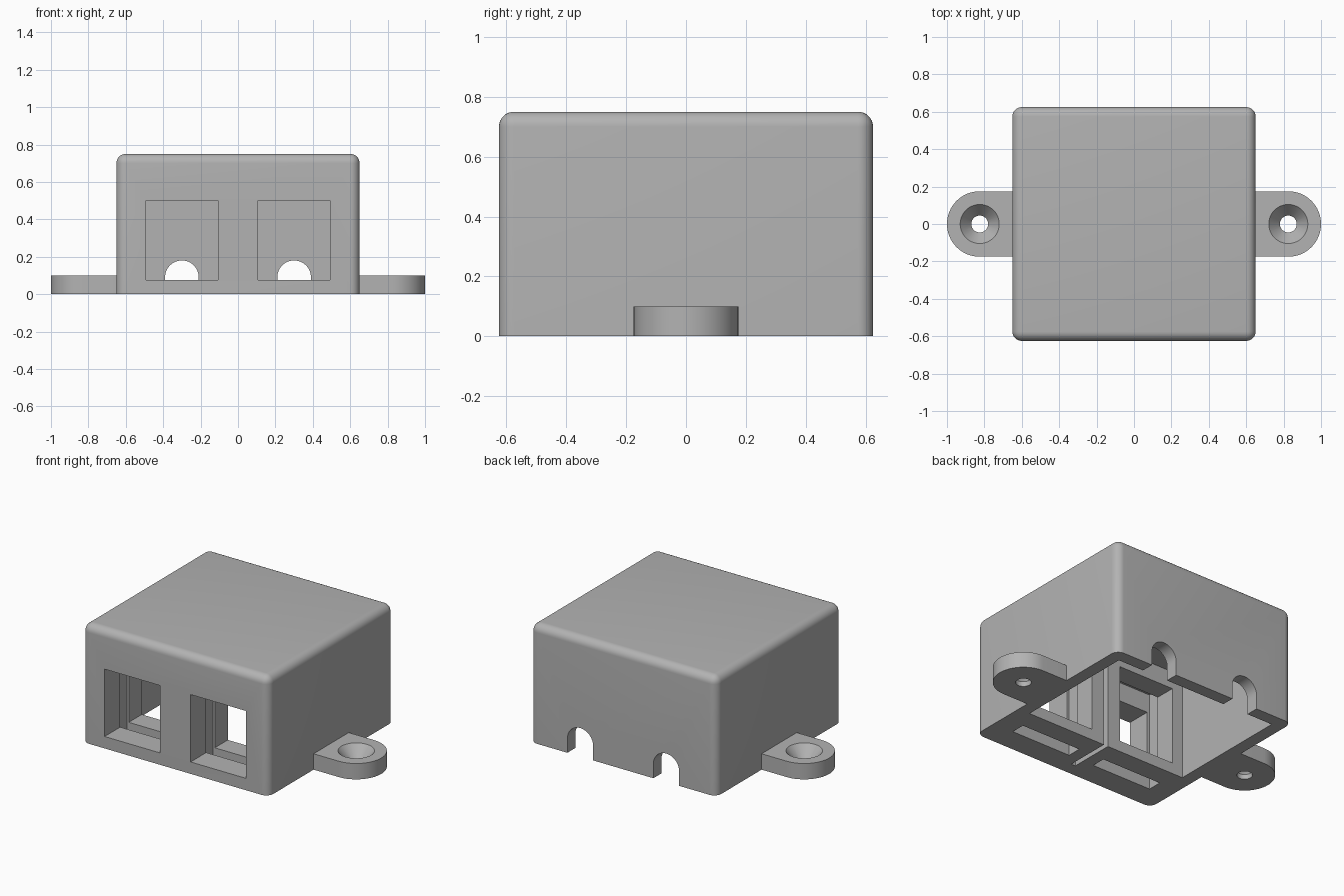
import bpy, bmesh, math
from mathutils import Vector

cube = bpy.data.objects.get("Cube")
if cube:
    bpy.data.objects.remove(cube, do_unlink=True)

grey = bpy.data.materials.new("light grey plastic")
grey.use_nodes = True
COLOUR = (0.45, 0.45, 0.45, 1)
grey.diffuse_color = COLOUR
grey.node_tree.nodes["Principled BSDF"].inputs["Base Color"].default_value = COLOUR


def add_object(name, bm):
    bmesh.ops.recalc_face_normals(bm, faces=bm.faces[:])
    mesh = bpy.data.meshes.new(name)
    bm.to_mesh(mesh)
    bm.free()
    mesh.materials.append(grey)
    obj = bpy.data.objects.new(name, mesh)
    bpy.context.collection.objects.link(obj)
    return obj


def prism(name, points, direction):
    """Extrude a flat outline along a direction."""
    bm = bmesh.new()
    face = bm.faces.new([bm.verts.new(p) for p in points])
    ext = bmesh.ops.extrude_face_region(bm, geom=[face])
    verts = [v for v in ext["geom"] if isinstance(v, bmesh.types.BMVert)]
    bmesh.ops.translate(bm, verts=verts, vec=Vector(direction))
    return add_object(name, bm)


def box(name, x, y, z, bevel=0):
    bm = bmesh.new()
    bmesh.ops.create_cube(bm, size=1)
    for v in bm.verts:
        v.co = [r[0] if c < 0 else r[1] for c, r in zip(v.co, (x, y, z))]
    if bevel:  # round everything except the open base
        edges = [e for e in bm.edges if any(v.co.z > z[0] for v in e.verts)]
        bmesh.ops.bevel(bm, geom=edges, offset=bevel, segments=8,
                        profile=0.5, affect='EDGES')
    return add_object(name, bm)


def cone(name, x, z, radius_low, radius_high, height):
    bm = bmesh.new()
    bmesh.ops.create_cone(bm, cap_ends=True, segments=48, radius1=radius_low,
                          radius2=radius_high, depth=height)
    bmesh.ops.translate(bm, verts=bm.verts, vec=(x, 0, z + height / 2))
    return add_object(name, bm)


def cut(target, cutter):
    cutter.hide_render = True
    mod = target.modifiers.new("cut", 'BOOLEAN')
    mod.operation = 'DIFFERENCE'
    mod.solver = 'EXACT'
    mod.object = cutter
    bpy.context.view_layer.objects.active = target
    bpy.ops.object.modifier_apply(modifier=mod.name)
    bpy.data.objects.remove(cutter, do_unlink=True)


def smooth(obj):
    bpy.ops.object.select_all(action='DESELECT')
    obj.select_set(True)
    bpy.context.view_layer.objects.active = obj
    bpy.ops.object.shade_smooth_by_angle(angle=math.radians(30))


def arc(radius, start, end, steps):
    for i in range(steps + 1):
        a = math.radians(start + (end - start) * i / steps)
        yield radius * math.cos(a), radius * math.sin(a)


# Housing with open base, thick front holding the two sockets
housing = box("housing", (-0.65, 0.65), (-0.625, 0.625), (0, 0.75), bevel=0.05)
cut(housing, box("cavity", (-0.57, 0.57), (-0.25, 0.545), (-0.1, 0.67)))
cut(housing, box("divider_gap", (-0.015, 0.015), (-0.54, -0.2), (-0.1, 0.64)))

for side in (-1, 1):
    cx = 0.3 * side
    # Socket window, latch slot and taller rear opening
    cut(housing, box("window", (cx - 0.193, cx + 0.193), (-0.7, -0.2), (0.075, 0.5)))
    cut(housing, box("latch_slot", (cx - 0.21, cx + 0.21), (-0.47, -0.38), (-0.1, 0.62)))
    cut(housing, box("rear_opening", (cx - 0.196, cx + 0.196), (-0.4, -0.2), (0.07, 0.56)))
    # Arched cable exit in the back wall
    arch = [(cx + 0.09, 0.5, -0.1)]
    arch += [(cx + x, 0.5, 0.09 + z) for x, z in arc(0.09, 0, 180, 24)]
    arch += [(cx - 0.09, 0.5, -0.1)]
    cut(housing, prism("cable_exit", arch, (0, 0.3, 0)))
smooth(housing)

# Mounting ears with countersunk screw holes
for side, label in ((-1, "right"), (1, "left")):
    outline = [(0.64 * side, -0.175, 0)]
    outline += [((0.825 + x) * side, y, 0) for x, y in arc(0.175, -90, 90, 32)]
    outline += [(0.64 * side, 0.175, 0)]
    ear = prism(label + "_mounting_ear", outline, (0, 0, 0.1))
    cut(ear, cone("screw_hole", 0.825 * side, -0.1, 0.045, 0.045, 0.3))
    cut(ear, cone("countersink", 0.825 * side, 0.03, 0.0446, 0.113, 0.08))
    smooth(ear)
